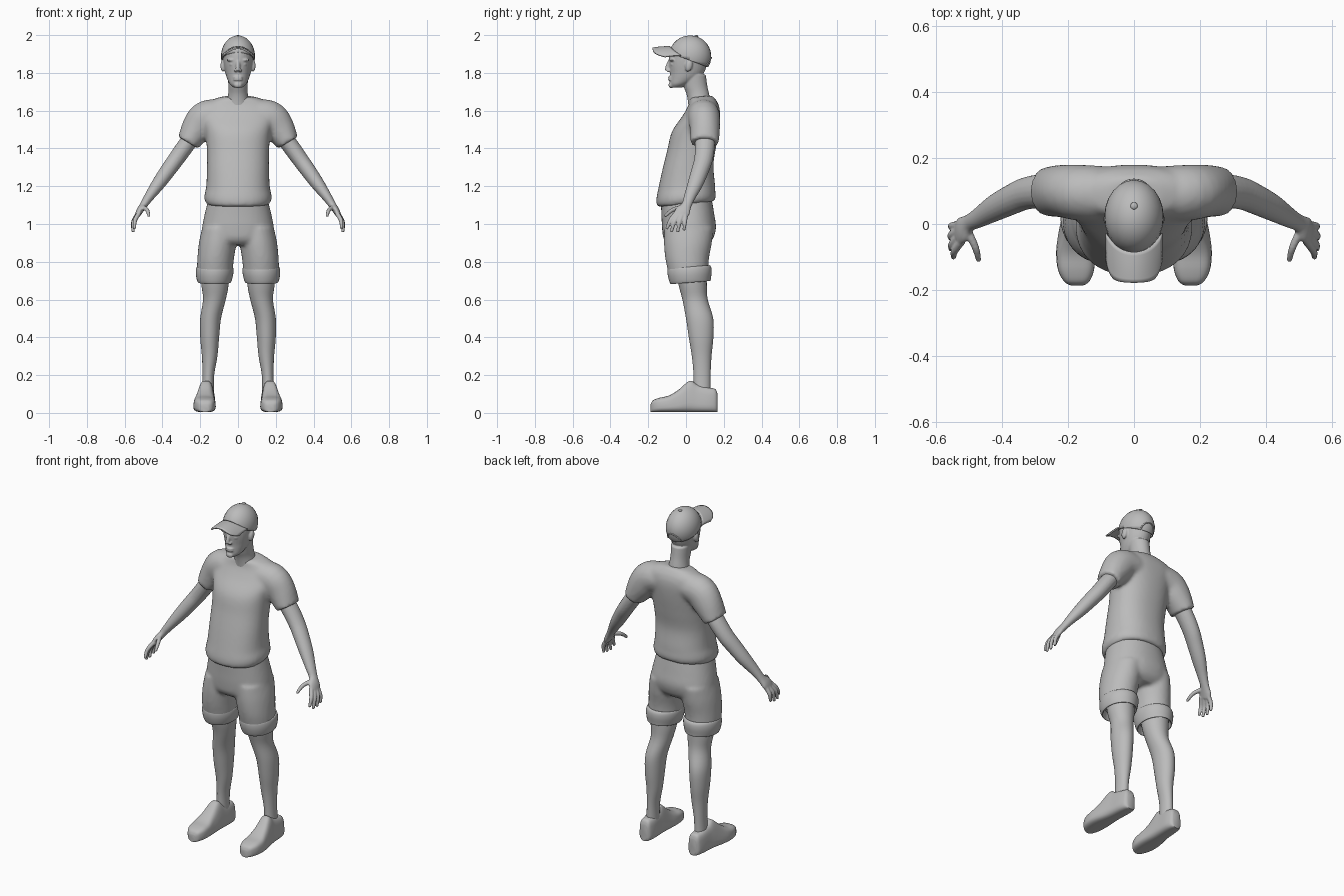
import bpy, bmesh, math
from mathutils import Vector, Matrix

grey = bpy.data.materials.new("plain_grey")
grey.diffuse_color = (0.5, 0.5, 0.5, 1)


def finish(name, bm, voxel=0, smooth=4, angle=50):
    """Turn a bmesh into an object; voxel > 0 blends its overlapping pieces."""
    bmesh.ops.recalc_face_normals(bm, faces=bm.faces)
    me = bpy.data.meshes.new(name)
    bm.to_mesh(me)
    bm.free()
    ob = bpy.data.objects.new(name, me)
    bpy.context.collection.objects.link(ob)
    me.materials.append(grey)
    if voxel:
        m = ob.modifiers.new("blend", 'REMESH')
        m.mode, m.voxel_size, m.use_smooth_shade = 'VOXEL', voxel, True
        s = ob.modifiers.new("soften", 'SMOOTH')
        s.factor, s.iterations = 0.5, smooth
    else:
        bpy.context.view_layer.objects.active = ob
        ob.select_set(True)
        bpy.ops.object.shade_smooth_by_angle(angle=math.radians(angle))
        ob.select_set(False)
    return ob


def dense(rows, k=4):
    """Catmull-Rom refinement of the key rings."""
    rows = [Vector(r) for r in rows]
    out = []
    for i in range(len(rows) - 1):
        a, b, c, d = rows[max(i - 1, 0)], rows[i], rows[i + 1], rows[min(i + 2, len(rows) - 1)]
        for j in range(k):
            t = j / k
            out.append(0.5 * (2 * b + (c - a) * t + (2 * a - 5 * b + 4 * c - d) * t * t
                              + (3 * b - a - 3 * c + d) * t ** 3))
    return out + [rows[-1]]


def skin(bm, loops):
    """Bridge rings of points and cap both ends."""
    vs = [[bm.verts.new(p) for p in l] for l in loops]
    n = len(vs[0])
    for a, b in zip(vs, vs[1:]):
        for i in range(n):
            bm.faces.new((a[i], a[(i + 1) % n], b[(i + 1) % n], b[i]))
    bm.faces.new(vs[0])
    bm.faces.new(vs[-1])


def circle(n, p=1.0):
    for i in range(n):
        a = 2 * math.pi * i / n
        c, s = math.cos(a), math.sin(a)
        yield math.copysign(abs(c) ** p, c), math.copysign(abs(s) ** p, s)


def stack(bm, rings, side=1, n=32, p=1.0, k=4, tilt=0.0):
    """Level rings (z, cx, cy, rx, ry); tilt raises the back."""
    skin(bm, [[(side * (cx + rx * c), cy + ry * s, z + tilt * ry * s) for c, s in circle(n, p)]
              for z, cx, cy, rx, ry in dense(rings, k)])


def tube(bm, path, side=1, n=20, k=4):
    """Limb along a path of (x, y, z, radius along y, other radius)."""
    rows = dense(path, k)
    pts = [Vector(r[:3]) for r in rows]
    loops = []
    for i, r in enumerate(rows):
        t = (pts[min(i + 1, len(pts) - 1)] - pts[max(i - 1, 0)]).normalized()
        u = Vector((0, 1, 0))
        u = (u - u.dot(t) * t).normalized()
        v = t.cross(u)
        q = [pts[i] + u * r[3] * c + v * r[4] * s for c, s in circle(n)]
        loops.append([(side * w.x, w.y, w.z) for w in q])
    skin(bm, loops)


def ball(bm, pos, size, rot=0.0):
    m = Matrix.Translation(pos) @ Matrix.Rotation(rot, 4, 'X') @ Matrix.Diagonal((*size, 1))
    return bmesh.ops.create_uvsphere(bm, u_segments=24, v_segments=16, radius=1, matrix=m)


# shirt: torso and short sleeves
bm = bmesh.new()
stack(bm, [(1.105, 0, 0, .165, .15), (1.13, 0, 0, .177, .157), (1.16, 0, 0, .176, .155),
           (1.2, 0, .003, .168, .15), (1.3, 0, .01, .164, .135), (1.4, 0, .03, .165, .13),
           (1.5, 0, .05, .175, .125), (1.58, 0, .08, .2, .1), (1.63, 0, .09, .18, .08),
           (1.66, 0, .085, .13, .066), (1.675, 0, .078, .075, .06)], n=48, p=.88, tilt=.1)
for s in (1, -1):
    tube(bm, [(.08, .09, 1.58, .085, .08), (.165, .095, 1.565, .085, .09),
              (.215, .1, 1.51, .08, .084), (.265, .098, 1.43, .075, .06)], s, 32)
finish("shirt", bm, .011, 4)

# shorts
bm = bmesh.new()
stack(bm, [(1.14, 0, 0, .155, .135), (1.05, 0, .01, .177, .14), (.98, 0, .016, .19, .143),
           (.92, 0, .012, .19, .13), (.89, 0, .01, .17, .1)], n=48, p=.9)
for s in (1, -1):
    stack(bm, [(.98, .1, .015, .09, .13), (.9, .108, .01, .099, .127), (.82, .118, .006, .097, .116),
               (.76, .122, .01, .095, .108), (.72, .122, .015, .09, .105)], s)
finish("shorts", bm, .011, 4)

for s, tag in ((1, "left"), (-1, "right")):
    # rolled cuff
    bm = bmesh.new()
    stack(bm, [(.74, .125, .025, .07, .085), (.7, .125, .025, .078, .095), (.69, .125, .025, .086, .104),
               (.705, .125, .022, .093, .11), (.735, .124, .02, .099, .116), (.76, .123, .018, .099, .116),
               (.773, .122, .015, .094, .11), (.77, .12, .012, .08, .1)], s, 40, tilt=.08)
    finish(tag + "_cuff", bm)

    # lower leg
    bm = bmesh.new()
    stack(bm, [(.78, .125, .025, .075, .085), (.68, .122, .035, .072, .075), (.6, .125, .048, .06, .067),
               (.5, .145, .072, .055, .072), (.4, .15, .08, .05, .065), (.3, .15, .083, .041, .052),
               (.2, .157, .085, .031, .045), (.1, .16, .085, .032, .045)], s)
    finish(tag + "_leg", bm)

    # shoe: cross-sections from toe to heel, flat underneath
    bm = bmesh.new()
    loops = []
    for y, cx, w, h, taper in dense([(-.187, .173, .018, .045, 0), (-.175, .174, .038, .066, 0),
                                     (-.14, .176, .056, .08, .05), (-.09, .177, .063, .092, .15),
                                     (-.04, .175, .064, .122, .35), (.02, .17, .058, .17, .45),
                                     (.06, .167, .053, .15, .35), (.12, .164, .049, .134, .25),
                                     (.155, .163, .04, .126, .2), (.167, .162, .025, .1, .1)]):
        ring = []
        for c, q in circle(32, .6):
            f = (q + 1) / 2
            ring.append((s * (cx + w * c * (1 - taper * f)), y, .004 + (h - .004) * f))
        loops.append(ring)
    skin(bm, loops)
    finish(tag + "_shoe", bm, angle=60)

    # arm and hand
    bm = bmesh.new()
    tube(bm, [(.22, .1, 1.49, .055, .045), (.28, .1, 1.41, .052, .045), (.33, .092, 1.34, .049, .043),
              (.37, .075, 1.285, .046, .041), (.42, .05, 1.215, .041, .036), (.47, .02, 1.145, .031, .026),
              (.5, .003, 1.1, .027, .02), (.52, -.016, 1.07, .04, .018), (.533, -.03, 1.045, .038, .014)], s)
    for a, b, c in (((.522, -.05, 1.06), (.545, -.082, 1.02), (.548, -.1, .98)),
                    ((.53, -.036, 1.05), (.553, -.062, 1.01), (.555, -.076, .963)),
                    ((.532, -.018, 1.05), (.555, -.034, 1.01), (.556, -.043, .963)),
                    ((.53, -.002, 1.05), (.553, -.006, 1.01), (.555, -.01, .973)),
                    ((.508, -.015, 1.09), (.482, -.07, 1.075), (.472, -.108, 1.045))):
        tube(bm, [(*a, .013, .013), (*b, .0115, .0115), (*c, .0085, .0085)], s, 12)
        ball(bm, (s * c[0], c[1], c[2]), (.0085, .0085, .0085))
    finish(tag + "_arm", bm, .0045, 3)

# head and neck
bm = bmesh.new()
stack(bm, [(1.722, 0, -.05, .022, .028), (1.74, 0, -.035, .043, .05), (1.77, 0, -.008, .058, .077),
           (1.8, 0, .005, .067, .09), (1.84, 0, .01, .075, .1), (1.88, 0, .014, .079, .105),
           (1.92, 0, .016, .077, .1), (1.96, 0, .02, .055, .075)])
stack(bm, [(1.6, 0, .075, .08, .06), (1.65, 0, .07, .06, .06), (1.69, 0, .062, .052, .06),
           (1.73, 0, .05, .051, .063), (1.79, 0, .04, .055, .065)])
tube(bm, [(0, -.086, 1.862, .009, .01), (0, -.097, 1.835, .011, .011), (0, -.1, 1.812, .012, .013)], n=12)
ball(bm, (0, -.079, 1.735), (.022, .014, .016))          # chin
for z in (1.776, 1.764):
    ball(bm, (0, -.08, z), (.026, .015, .0065))           # lips
for s in (1, -1):
    ball(bm, (s * .033, -.072, 1.868), (.028, .016, .008))     # brow
    ball(bm, (s * .032, -.067, 1.845), (.015, .015, .009))     # eye
    ball(bm, (s * .013, -.093, 1.812), (.008, .011, .008))     # nostril
    ball(bm, (s * .08, .015, 1.838), (.013, .019, .032), -.25)  # ear
finish("head", bm, .0045, 3)

# cap crown, cut along a line that drops to the back
bm = bmesh.new()
ball(bm, (0, .022, 1.888), (.09, .112, .11), -.12)
bmesh.ops.bisect_plane(bm, geom=bm.verts[:] + bm.edges[:] + bm.faces[:], plane_co=(0, -.09, 1.908),
                       plane_no=(0, -.38, -1), clear_outer=True)
crown = finish("cap_crown", bm)
m = crown.modifiers.new("thickness", 'SOLIDIFY')
m.thickness = .006

# cap bill: arched sheet with rounded corners
bm = bmesh.new()
N, M = 20, 8
grid = []
for i in range(N + 1):
    u = 2 * i / N - 1
    y0 = .03 - .115 * math.sqrt(1 - .75 * u * u)
    y1 = -.178 + .012 * u * u + .055 * abs(u) ** 7
    grid.append([bm.verts.new((.084 * u, y0 + (y1 - y0) * j / M,
                               1.938 - .046 * u * u - .008 * (j / M) ** 2)) for j in range(M + 1)])
for i in range(N):
    for j in range(M):
        bm.faces.new((grid[i][j], grid[i + 1][j], grid[i + 1][j + 1], grid[i][j + 1]))
bill = finish("cap_bill", bm)
m = bill.modifiers.new("thickness", 'SOLIDIFY')
m.thickness, m.offset = .008, 0

# button on the crown and arched opening trim at the back
bm = bmesh.new()
ball(bm, (0, .055, 1.994), (.011, .011, .006))
finish("cap_button", bm)
bm = bmesh.new()
arch = []
for i in range(13):
    a = math.pi * i / 12
    x, z = .042 * math.cos(a), 1.838 + .042 * math.sin(a)
    y = .022 + .112 * math.sqrt(max(0, 1 - (x / .09) ** 2 - ((z - 1.888) / .11) ** 2))
    arch.append((x, y, z, .004, .004))
tube(bm, arch, n=8, k=1)
finish("cap_back_trim", bm)
